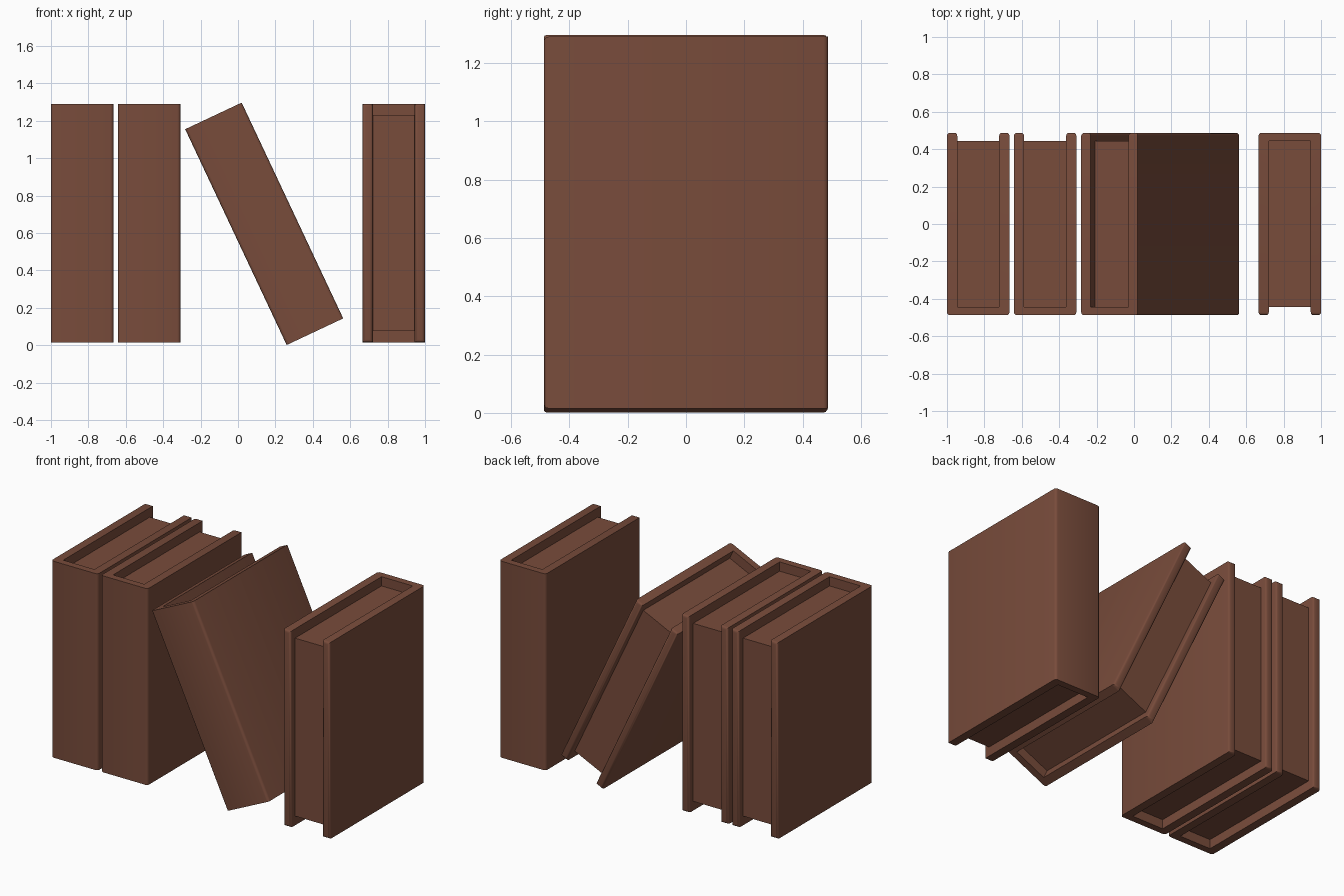
import bpy
import bmesh
from math import radians
from mathutils import Matrix

cube = bpy.data.objects.get("Cube")
if cube:
    bpy.data.objects.remove(cube, do_unlink=True)

WIDTH, DEPTH, HEIGHT = 0.334, 0.975, 1.275
BOARD, SPINE, INSET, ROUND = 0.055, 0.045, 0.06, 0.016

leather = bpy.data.materials.new("brown_leather")
leather.use_nodes = True
leather.diffuse_color = (0.19, 0.072, 0.044, 1)
bsdf = leather.node_tree.nodes["Principled BSDF"]
bsdf.inputs["Base Color"].default_value = leather.diffuse_color
bsdf.inputs["Roughness"].default_value = 0.8


def finish(bm, name, place):
    bmesh.ops.recalc_face_normals(bm, faces=bm.faces)
    mesh = bpy.data.meshes.new(name)
    bm.to_mesh(mesh)
    bm.free()
    mesh.materials.append(leather)
    obj = bpy.data.objects.new(name, mesh)
    obj.matrix_world = place
    bpy.context.collection.objects.link(obj)
    return obj


def make_cover(name, place):
    # U-shaped outline: spine at -y, two boards reaching to +y
    x, y = WIDTH / 2, DEPTH / 2
    xi, yi = x - BOARD, -y + SPINE
    outline = [(-x, -y), (x, -y), (x, y), (xi, y), (xi, yi), (-xi, yi), (-xi, y), (-x, y)]
    bm = bmesh.new()
    base = bm.faces.new([bm.verts.new((px, py, -HEIGHT / 2)) for px, py in outline])
    top = bmesh.ops.extrude_face_region(bm, geom=[base])["geom"]
    bmesh.ops.translate(bm, vec=(0, 0, HEIGHT),
                        verts=[v for v in top if isinstance(v, bmesh.types.BMVert)])
    bmesh.ops.recalc_face_normals(bm, faces=bm.faces)

    # Round the spine's upright edges and the free ends of the boards
    def rounded(edge):
        a, b = (v.co for v in edge.verts)
        upright = abs(a.z - b.z) > 0.1
        at_spine = max(a.y, b.y) < -y + 0.001
        at_tip = min(a.y, b.y) > y - 0.001
        return at_tip or (upright and at_spine)

    bmesh.ops.bevel(bm, geom=[e for e in bm.edges if rounded(e)], offset=ROUND,
                    segments=3, profile=0.5, affect='EDGES', clamp_overlap=True)
    cover = finish(bm, name, place)
    bpy.ops.object.select_all(action='DESELECT')
    cover.select_set(True)
    bpy.context.view_layer.objects.active = cover
    bpy.ops.object.shade_smooth_by_angle(angle=radians(35))


def make_pages(name, place):
    # Page block set back from the top, bottom and open side
    size = (WIDTH - 2 * BOARD + 0.004, DEPTH - 2 * SPINE + 0.004, HEIGHT - 2 * INSET)
    bm = bmesh.new()
    bmesh.ops.create_cube(bm, size=1)
    bmesh.ops.scale(bm, vec=size, verts=bm.verts)
    finish(bm, name, place)


# Book name, x, z, lean about y, turn about z
books = [
    ("left_end_book", -0.833, 0.653, 0, 0),
    ("second_book", -0.475, 0.653, 0, 0),
    ("leaning_book", 0.14, 0.649, -25.2, 0),
    ("reversed_book", 0.833, 0.653, 0, 180),
]
for name, x, z, lean, turn in books:
    place = (Matrix.Translation((x, 0, z)) @ Matrix.Rotation(radians(lean), 4, 'Y')
             @ Matrix.Rotation(radians(turn), 4, 'Z'))
    make_cover(name + "_cover", place)
    make_pages(name + "_pages", place)
